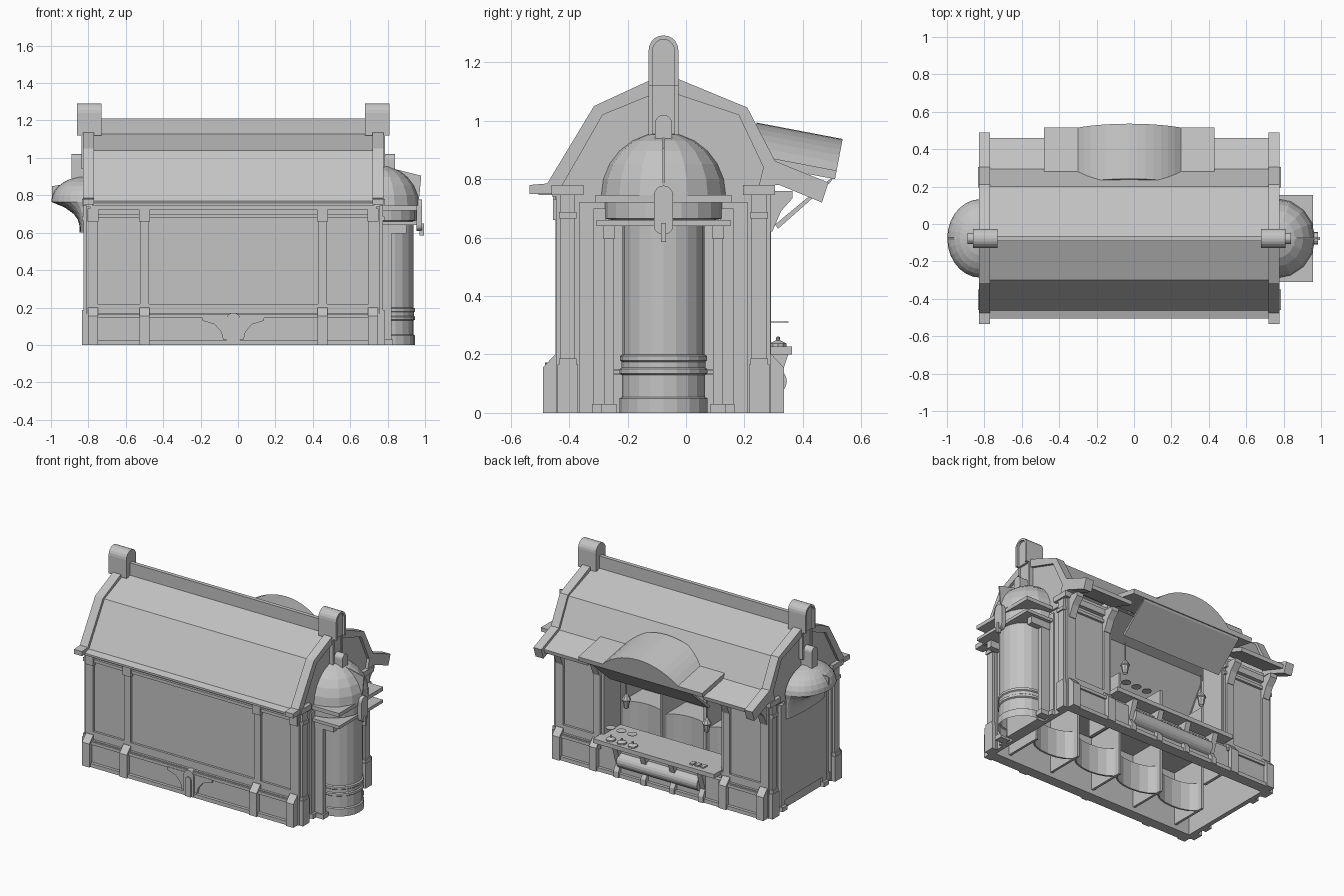
import bpy, bmesh, math
from math import sin, cos, pi
from mathutils import Matrix, Vector

if "Cube" in bpy.data.objects:
    bpy.data.objects.remove(bpy.data.objects["Cube"], do_unlink=True)

stone = bpy.data.materials.new("plain grey")
stone.use_nodes = True
GREY = (0.55, 0.55, 0.55, 1)
stone.diffuse_color = GREY
stone.node_tree.nodes["Principled BSDF"].inputs["Base Color"].default_value = GREY

CX, CY = -0.025, -0.077      # middle of the building


def finish(name, bm):
    bmesh.ops.recalc_face_normals(bm, faces=bm.faces)
    me = bpy.data.meshes.new(name)
    bm.to_mesh(me)
    bm.free()
    me.materials.append(stone)
    ob = bpy.data.objects.new(name, me)
    bpy.context.collection.objects.link(ob)
    return ob


def prism(name, pts, axis, a, b):
    """Extrude a flat outline along an axis from a to b."""
    place = {"x": lambda p, t: (t, p[0], p[1]),
             "y": lambda p, t: (p[0], t, p[1]),
             "z": lambda p, t: (p[0], p[1], t)}[axis]
    bm = bmesh.new()
    face = bm.faces.new([bm.verts.new(place(p, a)) for p in pts])
    new = bmesh.ops.extrude_face_region(bm, geom=[face])["geom"]
    move = Vector(place((0, 0), b - a))
    bmesh.ops.translate(bm, verts=[g for g in new if isinstance(g, bmesh.types.BMVert)], vec=move)
    return finish(name, bm)


def box(name, x0, x1, y0, y1, z0, z1):
    return prism(name, [(x0, y0), (x1, y0), (x1, y1), (x0, y1)], "z", z0, z1)


def lathe(name, profile, centre, start=0, sweep=2 * pi, steps=16, squash=lambda z: 1):
    """Revolve (radius, z) points about a vertical axis; squash scales x by height."""
    bm = bmesh.new()
    verts = [bm.verts.new((r, 0, z)) for r, z in profile]
    edges = [bm.edges.new(e) for e in zip(verts, verts[1:])]
    bmesh.ops.rotate(bm, verts=verts, matrix=Matrix.Rotation(start, 3, "Z"))
    bmesh.ops.spin(bm, geom=verts + edges, axis=(0, 0, 1), cent=(0, 0, 0), angle=sweep, steps=steps)
    bmesh.ops.remove_doubles(bm, verts=bm.verts, dist=0.0005)
    for v in bm.verts:
        v.co = (v.co.x * squash(v.co.z) + centre[0], v.co.y + centre[1], v.co.z)
    return finish(name, bm)


def arc(cx, cz, rx, rz, a0, a1, n=10):
    return [(cx + rx * cos(a0 + (a1 - a0) * i / n), cz + rz * sin(a0 + (a1 - a0) * i / n)) for i in range(n + 1)]


# walls
box("front_wall", -0.79, 0.74, -0.43, -0.41, 0, 0.77)
for side, x in (("right", -0.79), ("left", 0.73)):
    box(side + "_end_wall", x, x + 0.02, -0.43, 0.275, 0, 0.78)
box("back_wall_right", -0.79, -0.46, 0.255, 0.275, 0, 0.8)
box("back_wall_left", 0.41, 0.74, 0.255, 0.275, 0, 0.8)
box("back_wall_low", -0.46, 0.41, 0.255, 0.275, 0, 0.2)
for x in (-0.47, 0.41):
    box("opening_jamb", x, x + 0.02, 0.1, 0.27, 0, 0.85)

# plinth rails and cornice on the long sides
for name, wall, out in (("front", -0.43, -1), ("back", 0.275, 1)):
    def rail(part, depth, z0, z1, spans=((-0.79, 0.74),)):
        for a, b in spans:
            y = sorted((wall - out * 0.005, wall + out * depth))
            box(name + part, a, b, *y, z0, z1)
    sides = ((-0.79, -0.46), (0.41, 0.74)) if out > 0 else ((-0.79, 0.74),)
    rail("_plinth", 0.03, 0, 0.17)
    rail("_plinth_foot", 0.05, 0, 0.025)
    rail("_plinth_cap", 0.042, 0.145, 0.165, sides)
    rail("_sill", 0.015, 0.165, 0.22, sides)
    rail("_cornice_low", 0.015, 0.68, 0.70, sides)
    rail("_cornice_top", 0.025, 0.725, 0.765, sides)
    # pilasters with splayed feet, bands and capitals
    for x in (-0.775, -0.5, 0.452, 0.722):
        w = 0.024
        box(name + "_pilaster", x - w, x + w, *sorted((wall - out * 0.01, wall + out * 0.016)), 0, 0.76)
        foot = [(wall, 0), (wall + out * 0.06, 0), (wall + out * 0.06, 0.155),
                (wall + out * 0.018, 0.2), (wall, 0.2)]
        prism(name + "_pilaster_foot", foot, "x", x - w - 0.003, x + w + 0.003)
        bracket = [(wall, 0.76), (wall + out * 0.09, 0.76), (wall + out * 0.09, 0.735),
                   (wall + out * 0.05, 0.69), (wall + out * 0.02, 0.62), (wall, 0.62)]
        if out > 0:
            prism("eave_bracket", bracket, "x", x - w, x + w)
        else:
            box("front_capital", x - w - 0.006, x + w + 0.006, wall - 0.026, wall, 0.66, 0.73)

# pilasters on the end walls
for s in (-1, 1):
    def end_box(name, y, w, d0, d1, z0, z1):
        a, b = sorted((CX + s * d0, CX + s * d1))
        box(name, a, b, y - w, y + w, z0, z1)
    for y in (-0.405, 0.25):
        end_box("end_pilaster", y, 0.04, 0.75, 0.785, 0, 0.78)
        end_box("end_pilaster_shaft", y, 0.025, 0.75, 0.80, 0, 0.76)
        end_box("end_pilaster_foot", y, 0.035, 0.75, 0.81, 0, 0.165)
        for z in (0.165, 0.665):
            end_box("end_pilaster_band", y, 0.03, 0.75, 0.808, z, z + 0.022)
        end_box("end_pilaster_capital", y, 0.055, 0.75, 0.81, 0.745, 0.78)
    for y in (-0.295, 0.14):
        end_box("inner_pilaster", y, 0.022, 0.75, 0.785, 0, 0.7)
        end_box("inner_pilaster_foot", y, 0.026, 0.75, 0.8, 0, 0.03)
    end_box("end_sill", CY, 0.3, 0.75, 0.775, 0, 0.06)
    end_box("end_cornice", CY, 0.36, 0.75, 0.785, 0.72, 0.76)

# roof shell
front_slope = [(CY, 1.133), (-0.30, 1.04), (-0.465, 0.765), (-0.44, 0.765), (-0.285, 1.02), (CY, 1.11)]
prism("roof_front", front_slope, "x", -0.78, 0.73)
prism("front_eave_lip", [(-0.44, 0.77), (-0.465, 0.77), (-0.505, 0.758), (-0.505, 0.745), (-0.43, 0.745)],
      "x", -0.78, 0.73)
back_slope = [(CY, 1.133), (0.20, 1.035), (0.295, 0.845), (0.275, 0.845), (0.185, 1.015), (CY, 1.11)]
prism("roof_back", back_slope, "x", -0.78, 0.73)
flare = [(0.295, 0.845), (0.46, 0.78), (0.455, 0.755), (0.275, 0.82)]
for a, b in ((-0.78, -0.45), (0.40, 0.73)):
    prism("roof_back_flare", flare, "x", a, b)
box("ridge_board", -0.75, 0.70, CY - 0.013, CY + 0.013, 1.09, 1.21)

# gable parapets, closed outline with raised rim
gable = [(-0.535, 0.75), (-0.535, 0.78), (-0.475, 0.785), (-0.315, 1.05), (-0.12, 1.14), (CY, 1.155),
         (-0.02, 1.14), (0.21, 1.045), (0.305, 0.862), (0.488, 0.788), (0.465, 0.72), (0.32, 0.78)]
inner = [(-0.44, 0.75), (-0.285, 1.02), (CY, 1.105), (0.18, 1.02), (0.265, 0.84), (0.25, 0.78)]
fill = [(-0.46, 0.74), (-0.30, 1.03), (CY, 1.12), (0.195, 1.03), (0.28, 0.84), (0.28, 0.74)]
for s in (-1, 1):
    prism("gable_fill", fill, "x", CX + s * 0.75, CX + s * 0.785)
    prism("gable_rim", gable + inner[::-1], "x", CX + s * 0.745, CX + s * 0.803)

    # round-topped chimney with a raised edge around its face
    def stele(name, w, bottom, top, d0, d1):
        pts = [(CY - w, bottom), (CY + w, bottom)] + arc(CY, top - w, w, w, 0, pi)
        prism(name, pts, "x", CX + s * d0, CX + s * d1)
    stele("chimney", 0.051, 1.12, 1.292, 0.705, 0.82)
    stele("chimney_face", 0.045, 0.94, 1.2, 0.75, 0.806)
    hoop = arc(CY, 1.241, 0.051, 0.051, 0, pi) + arc(CY, 1.241, 0.037, 0.037, pi, 0)
    prism("chimney_hoop", hoop, "x", CX + s * 0.81, CX + s * 0.835)
    for y in (-0.051, 0.037):
        box("chimney_edge", *sorted((CX + s * 0.77, CX + s * 0.835)), CY + y, CY + y + 0.014, 1.12, 1.241)
        box("chimney_edge_low", *sorted((CX + s * 0.77, CX + s * 0.812)), CY + y, CY + y + 0.014, 0.94, 1.12)
    stele("chimney_foot", 0.029, 0.88, 1.02, 0.78, 0.865)

# half-round tower on the left end
T = (0.797, CY)
tower = [(0.15, 0), (0.15, 0.05), (0.142, 0.055), (0.142, 0.13), (0.15, 0.135), (0.15, 0.15), (0.143, 0.155),
         (0.143, 0.175), (0.149, 0.18), (0.149, 0.195), (0.14, 0.2), (0.14, 0.66)]
lathe("tower", tower, T, -pi / 2, pi, 10)
box("tower_flank", 0.74, 0.80, CY - 0.14, CY + 0.14, 0, 0.66)
lathe("tower_frieze", [(0.15, 0.655), (0.2, 0.665), (0.2, 0.73)], (0.755, CY), -pi / 2, pi, 10)
for name, w, z0, z1 in (("tower_collar", 0.23, 0.64, 0.66), ("tower_cornice", 0.232, 0.72, 0.745)):
    box(name, 0.75, 0.957, CY - w, CY + w, z0, z1)
lathe("tower_dome", arc(0, 0.745, 0.214, 0.215, 0, pi / 2, 6), (0.755, CY), -pi / 2, pi, 8)
fin = [(0.80, 0.95), (0.83, 0.97), (0.84, 0.94), (0.98, 0.905), (0.97, 0.8), (0.96, 0.745), (0.80, 0.745)]
prism("dome_fin", fin, "y", CY - 0.004, CY + 0.004)
shield = arc(CY, 0.745, 0.033, 0.033, 0, pi, 8) + arc(CY, 0.64, 0.033, 0.03, pi, 2 * pi, 8)
prism("tower_shield", shield, "x", 0.955, 0.985)
box("shield_drop", 0.97, 0.995, CY - 0.008, CY + 0.008, 0.585, 0.65)
for s in (-1, 1):
    y = CY + s * 0.187
    box("tower_column", 0.76, 0.82, y - 0.017, y + 0.017, 0, 0.64)
    box("tower_column_foot", 0.76, 0.83, y - 0.026, y + 0.026, 0, 0.03)
    box("tower_column_capital", 0.76, 0.9, y - 0.02, y + 0.02, 0.595, 0.64)
for z in (0.13, 0.145):
    box("tower_rail", 0.76, 0.80, CY - 0.17, CY + 0.17, z, z + 0.005)

# shell canopy, coved underside and panel on the right end
C = (-0.82, CY)
lathe("shell_canopy", arc(0, 0.765, 0.21, 0.135, 0, pi / 2, 7), C, pi / 2, pi, 14, lambda z: 0.85)
cove = [(0.2, 0.6), (0.2, 0.64), (0.2, 0.67), (0.2, 0.70), (0.203, 0.735), (0.21, 0.765)]
lathe("shell_cove", cove, C, pi / 2, pi, 14, lambda z: 0.13 + 0.72 * ((z - 0.6) / 0.165) ** 3)
prism("shell_fin", [(-0.82, 0.9), (-0.88, 0.9), (-0.9, 0.865), (-0.995, 0.848), (-0.995, 0.77), (-0.82, 0.77)],
      "y", CY - 0.004, CY + 0.004)
box("right_end_panel", -0.81, -0.78, CY - 0.2, CY + 0.2, 0.06, 0.76)

# hinged awning with arched middle, tilted out of the back roof
tilt = 0.19
def awning(name, pts, length):
    ob = prism(name, pts, "y", -length, 0)
    ob.data.transform(Matrix.Translation((CX, 0.51, 0.8)) @ Matrix.Rotation(-math.atan(tilt), 4, "X"))
arch = arc(0, -0.26, 0.4, 0.4, pi * 0.5 - 0.76, pi * 0.5 + 0.76, 14)
awning("awning_arch", arch + [(x * 0.9, z - 0.022) for x, z in reversed(arch)], 0.30)
awning("awning_arch_front", arch + [(-0.27, 0.0), (0.27, 0.0)], 0.02)
awning("awning_wings", [(-0.455, 0), (0.455, 0), (0.455, 0.03), (-0.455, 0.03)], 0.25)
prism("awning_panel", [(0.505, 0.81), (0.495, 0.79), (0.315, 0.63), (0.305, 0.645)], "x", -0.39, 0.34)

# serving counter, curved front and brackets
box("counter_top", -0.46, 0.43, 0.1, 0.362, 0.2, 0.228)
prism("counter_curve", arc(0.29, 0.108, 0.055, 0.05, -pi / 2, pi / 2), "x", -0.32, 0.27)
for x in (-0.34, -0.13, 0.08, 0.28):
    prism("counter_bracket", [(0.27, 0), (0.335, 0), (0.335, 0.04), (0.31, 0.08), (0.35, 0.2), (0.27, 0.2)],
          "x", x - 0.018, x + 0.018)
for i in range(3):
    x = 0.17 + i * 0.08
    lathe("counter_cone", [(0, 0.228), (0.03, 0.228), (0.03, 0.238), (0.008, 0.248), (0.006, 0.26), (0, 0.262)],
          (x, 0.315), steps=10)
    lathe("hanging_disc", [(0, 0.31), (0.03, 0.31), (0.03, 0.313), (0, 0.313)], (x, 0.32), steps=12)
    box("counter_tray", -0.36 + i * 0.04, -0.335 + i * 0.04, 0.29, 0.33, 0.228, 0.236)

# lanterns beside the opening
for x in (-0.32, 0.27):
    lathe("lantern", [(0, 0.42), (0.015, 0.43), (0.024, 0.48), (0.03, 0.485), (0.012, 0.515), (0.004, 0.52),
                      (0.004, 0.64)], (x, 0.24), steps=8)

# scalloped shelves inside, one bay at a time, with aprons and dividers
bay = 0.32
for i in range(5):
    x = CX + (i - 2) * bay
    box("shelf_divider", x - 0.008, x + 0.008, -0.41, -0.16, 0.03, 0.72)
    if i < 4:
        scallop = arc(x + bay / 2, -0.17, bay / 2, 0.08, pi, 2 * pi, 8)
        for z in (0.2, 0.38, 0.56):
            prism("scalloped_shelf", [(x, -0.41)] + scallop + [(x + bay, -0.41)], "z", z, z + 0.015)
        prism("shelf_apron", scallop + [(a, b - 0.012) for a, b in reversed(scallop)], "z", 0.03, 0.2)

# arched ornament on the front plinth
prism("plinth_arch", [(-0.062, 0), (0.012, 0)] + arc(CX, 0.135, 0.037, 0.037, 0, pi), "y", -0.482, -0.43)
prism("plinth_arch_core", [(-0.045, 0), (-0.005, 0)] + arc(CX, 0.11, 0.02, 0.02, 0, pi), "y", -0.49, -0.47)
for s in (-1, 1):
    curl = [(CX + s * 0.03, 0.15), (CX + s * 0.165, 0.15), (CX + s * 0.165, 0.13), (CX + s * 0.1, 0.11),
            (CX + s * 0.065, 0.07), (CX + s * 0.055, 0.03), (CX + s * 0.03, 0.03)]
    prism("plinth_curl", curl, "y", -0.475, -0.43)
